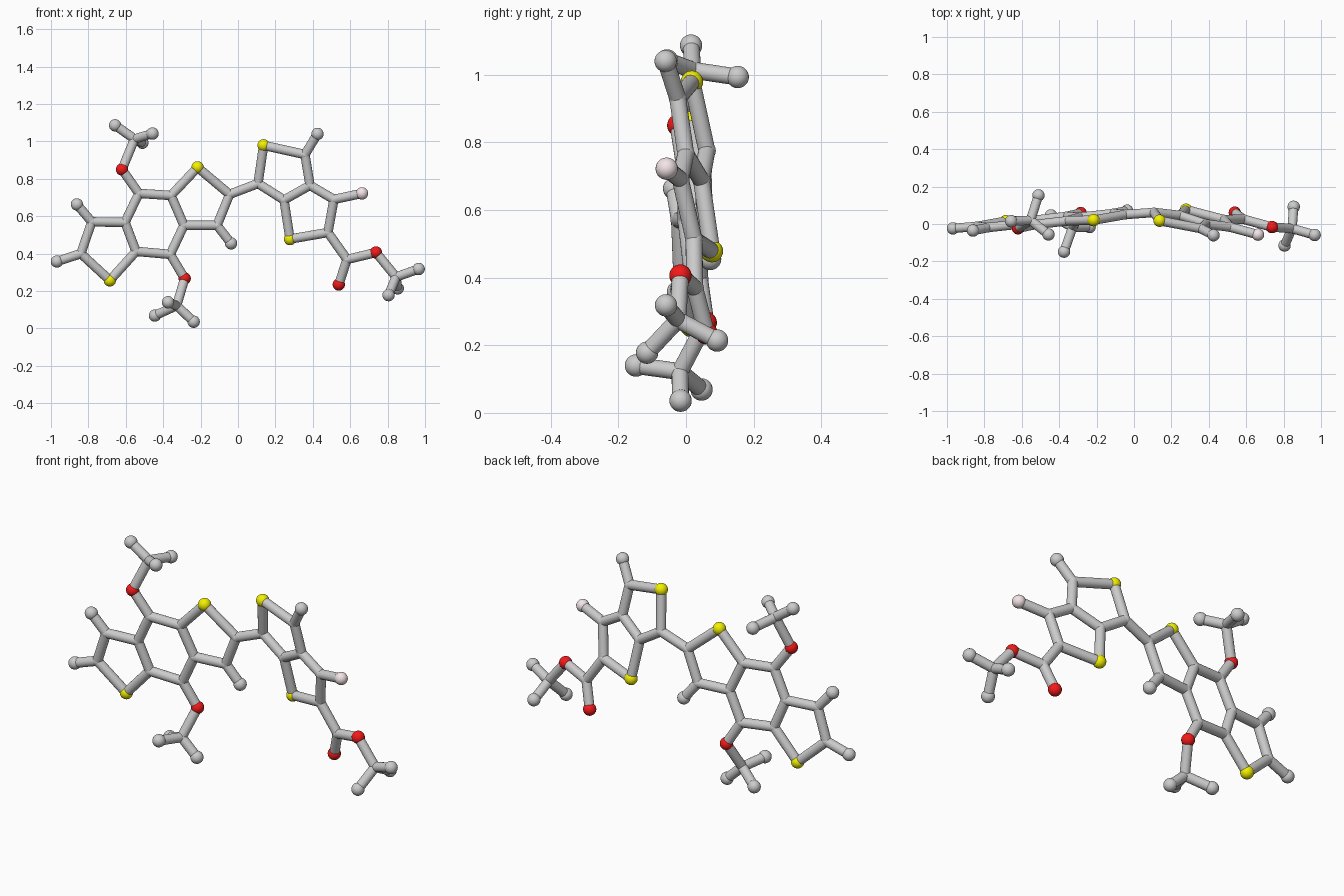
import bpy, bmesh
from mathutils import Vector

if "Cube" in bpy.data.objects:
    bpy.data.objects.remove(bpy.data.objects["Cube"])

STICK, JOINT, BALL = 0.025, 0.0265, 0.033


# The two flat ring systems lie in slightly tilted planes: depth follows from (x, z)
def left(x, z):
    return Vector((x, 0.018 + 0.11 * (x + 0.45) - 0.0765 * (z - 0.559), z))


def right(x, z):
    return Vector((x, 0.047 - 0.231 * (x - 0.2085) - 0.183 * (z - 0.7275), z))


# Left three-ring core (x, z); names starting with h are end balls
core = {
    "s1": (-.685, .257), "c1": (-.84, .40), "c2": (-.782, .57), "c3": (-.604, .567),
    "c4": (-.53, .722), "c5": (-.358, .711), "c6": (-.289, .551), "c7": (-.362, .396),
    "c8": (-.545, .412), "s2": (-.216, .861), "c9": (-.045, .717), "c10": (-.112, .551),
    "h1": (-.968, .358), "h2": (-.861, .663), "h3": (-.037, .455),
    "o1": (-.62, .85), "o2": (-.285, .267),
}
# Right two-ring unit with its ester arm (x, z)
wing = {
    "d1": (.107, .775), "s3": (.137, .979), "d2": (.358, .93), "d3": (.385, .765),
    "d4": (.246, .687), "s4": (.278, .478), "d5": (.481, .513), "d6": (.513, .69),
    "h4": (.425, 1.04), "f1": (.663, .722), "d7": (.583, .369), "o3": (.539, .235),
    "o4": (.738, .406),
}
# Three methyl ends, out of plane (x, y, z)
methyl = {
    "m1": (-.553, .02, 1.013), "h5": (-.657, .015, 1.086), "h6": (-.457, -.056, 1.042),
    "h7": (-.511, .153, .993),
    "m2": (-.328, -.018, .122), "h8": (-.444, .046, .069), "h9": (-.237, -.016, .036),
    "h10": (-.374, -.148, .14),
    "m3": (.845, -.024, .275), "h11": (.966, -.059, .318), "h12": (.805, -.115, .178),
    "h13": (.854, .092, .214),
}
atoms = {k: left(*v) for k, v in core.items()}
atoms.update({k: right(*v) for k, v in wing.items()})
atoms.update({k: Vector(v) for k, v in methyl.items()})

# Bonds, written as chains of joined atoms
parts = {
    "core_ring_sticks": ["s1 c1 c2 c3 c8 s1", "c3 c4 c5 c6 c7 c8", "c5 s2 c9 c10 c6",
                         "c1 h1", "c2 h2", "c10 h3"],
    "upper_side_arm": ["c4 o1 m1 h5", "h6 m1 h7"],
    "lower_side_arm": ["c7 o2 m2 h8", "h9 m2 h10"],
    "linking_stick": ["c9 d1"],
    "wing_ring_sticks": ["d1 s3 d2 d3 d4 d1", "d4 s4 d5 d6 d3", "d2 h4", "d6 f1"],
    "end_arm": ["d5 d7 o3", "d7 o4 m3 h11", "h12 m3 h13"],
}


def add_ball(bm, p, r):
    ret = bmesh.ops.create_uvsphere(bm, u_segments=24, v_segments=14, radius=r)
    bmesh.ops.translate(bm, verts=ret["verts"], vec=p)


def add_stick(bm, a, b):
    d = b - a
    ret = bmesh.ops.create_cone(bm, cap_ends=True, segments=20, radius1=STICK,
                                radius2=STICK, depth=d.length)
    rot = d.to_track_quat('Z', 'Y').to_matrix()
    bmesh.ops.rotate(bm, verts=ret["verts"], cent=(0, 0, 0), matrix=rot)
    bmesh.ops.translate(bm, verts=ret["verts"], vec=(a + b) / 2)


def finish(bm, name, mat=None):
    me = bpy.data.meshes.new(name)
    bm.to_mesh(me)
    bm.free()
    ob = bpy.data.objects.new(name, me)
    bpy.context.collection.objects.link(ob)
    if mat:
        me.materials.append(mat)
    bpy.ops.object.select_all(action='DESELECT')
    ob.select_set(True)
    bpy.context.view_layer.objects.active = ob
    bpy.ops.object.shade_smooth_by_angle()


# Grey sticks with rounded joints and end balls
done = set()
for name, chains in parts.items():
    bm = bmesh.new()
    for chain in chains:
        keys = chain.split()
        for a, b in zip(keys, keys[1:]):
            add_stick(bm, atoms[a], atoms[b])
        for k in keys:
            if k not in done and k[0] in "cdmh":
                add_ball(bm, atoms[k], BALL if k[0] == "h" else JOINT)
                done.add(k)
    finish(bm, name)

# Coloured balls
for letter, name, col in (("s", "yellow_ball", (.9, .88, 0, 1)),
                          ("o", "red_ball", (.9, .01, .01, 1)),
                          ("f", "pink_ball", (.9, .78, .8, 1))):
    mat = bpy.data.materials.new(name + "_paint")
    mat.diffuse_color = col
    mat.use_nodes = True
    mat.node_tree.nodes["Principled BSDF"].inputs["Base Color"].default_value = mat.diffuse_color
    for k, p in atoms.items():
        if k[0] == letter:
            bm = bmesh.new()
            add_ball(bm, p, BALL)
            finish(bm, f"{name}_{k[1:]}", mat)
